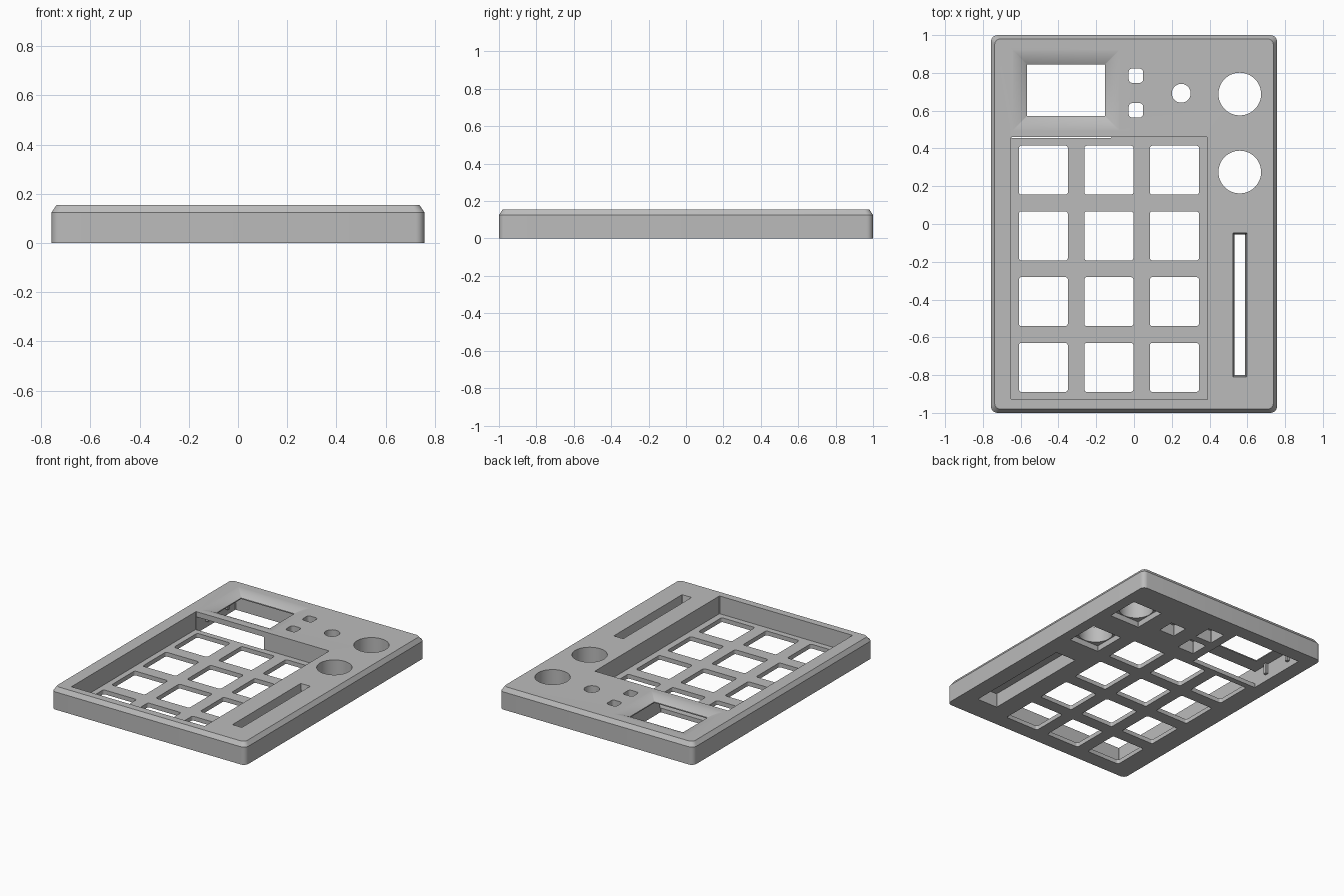
import bpy
import bmesh
from math import cos, sin, pi, radians

if "Cube" in bpy.data.objects:
    bpy.data.objects.remove(bpy.data.objects["Cube"])

# One plain grey plastic
grey = bpy.data.materials.new("grey_plastic")
grey.use_nodes = True
COLOUR = (0.5, 0.5, 0.5, 1)
grey.diffuse_color = COLOUR
grey.node_tree.nodes["Principled BSDF"].inputs["Base Color"].default_value = COLOUR


def loft(name, cx, cy, rings, seg=4):
    """Closed solid through rounded rectangles (width, depth, radius, z)."""
    bm = bmesh.new()
    loops = []
    for w, d, r, z in rings:
        loop = []
        for q, (sx, sy) in enumerate([(1, 1), (-1, 1), (-1, -1), (1, -1)]):
            for i in range(seg + 1):
                a = (q + i / seg) * pi / 2
                loop.append(bm.verts.new((cx + sx * (w / 2 - r) + r * cos(a),
                                          cy + sy * (d / 2 - r) + r * sin(a), z)))
        loops.append(loop)
    n = len(loops[0])
    for low, high in zip(loops, loops[1:]):
        for i in range(n):
            j = (i + 1) % n
            bm.faces.new((low[i], low[j], high[j], high[i]))
    bm.faces.new(loops[0][::-1])
    bm.faces.new(loops[-1])
    bmesh.ops.remove_doubles(bm, verts=bm.verts, dist=1e-5)
    mesh = bpy.data.meshes.new(name)
    bm.to_mesh(mesh)
    bm.free()
    mesh.materials.append(grey)
    ob = bpy.data.objects.new(name, mesh)
    bpy.context.collection.objects.link(ob)
    return ob


TOP = 0.155
case = loft("case", 0, 0, [(1.515, 2, 0.035, 0), (1.515, 2, 0.035, 0.125),
                           (1.475, 1.96, 0.03, TOP)], seg=6)


def cut(cx, cy, rings, seg=4):
    """Subtract a lofted cutter from the case."""
    cutter = loft("cutter", cx, cy, rings, seg)
    cutter.hide_render = True
    mod = case.modifiers.new("cut", "BOOLEAN")
    mod.operation = "DIFFERENCE"
    mod.solver = "EXACT"
    mod.object = cutter
    bpy.context.view_layer.objects.active = case
    bpy.ops.object.modifier_apply(modifier="cut")
    bpy.data.objects.remove(cutter)


def hole(cx, cy, w, d, r, z0=-0.1, z1=0.3, seg=4):
    cut(cx, cy, [(w, d, r, z0), (w, d, r, z1)], seg)


# Key well, leaving a thin floor, and its grid of key openings
hole(-0.13, -0.235, 1.04, 1.39, 0.003, z0=0.03, seg=1)
for col in range(3):
    for row in range(4):
        hole(-0.48 + 0.347 * col, 0.285 - 0.348 * row, 0.26, 0.26, 0.014)

# Screen pocket underneath, open to the key well
hole(-0.385, 0.678, 0.53, 0.445, 0.003, z1=0.118, seg=1)

# Screen window with a softly rounded bezel
bezel = [(0.415, 0.275, 0.003, 0.05)]
for i in range(8):
    t = i / 7
    grow = 0.17 * t
    bezel.append((0.415 + grow, 0.275 + grow, 0.003, TOP + 0.0005 - 0.03 * (1 - t) ** 2))
bezel.append((0.585, 0.445, 0.003, 0.25))
cut(-0.36, 0.708, bezel, seg=1)

# Two small button holes over square pockets
for y in (0.785, 0.602):
    hole(0.01, y, 0.076, 0.076, 0.018)
    hole(0.01, y, 0.13, 0.13, 0.003, z1=0.09, seg=1)

# Small round hole
hole(0.25, 0.692, 0.1, 0.1, 0.05, seg=8)
hole(0.25, 0.692, 0.12, 0.12, 0.003, z1=0.08, seg=1)

# Two knob holes over square pockets
for y in (0.688, 0.275):
    hole(0.56, y, 0.226, 0.226, 0.113, seg=12)
    hole(0.56, y, 0.235, 0.235, 0.003, z1=0.04, seg=1)

# Slider slot with tapered sides over a wider pocket
cut(0.56, -0.428, [(0.056, 0.744, 0.002, -0.05), (0.056, 0.744, 0.002, 0.1),
                   (0.074, 0.762, 0.002, TOP), (0.074, 0.762, 0.002, 0.25)], seg=1)
hole(0.56, -0.428, 0.16, 0.8, 0.003, z1=0.1, seg=1)

# Small clips on the wall of the screen pocket
clips = [loft("screen_clip", -0.642, y, [(0.024, 0.024, 0.002, 0.045),
                                         (0.024, 0.024, 0.002, 0.12)], seg=1)
         for y in (0.58, 0.8)]

# Keep edges crisp, round walls smooth
bpy.ops.object.select_all(action="DESELECT")
case.select_set(True)
bpy.context.view_layer.objects.active = case
bpy.ops.object.shade_smooth_by_angle(angle=radians(25))
